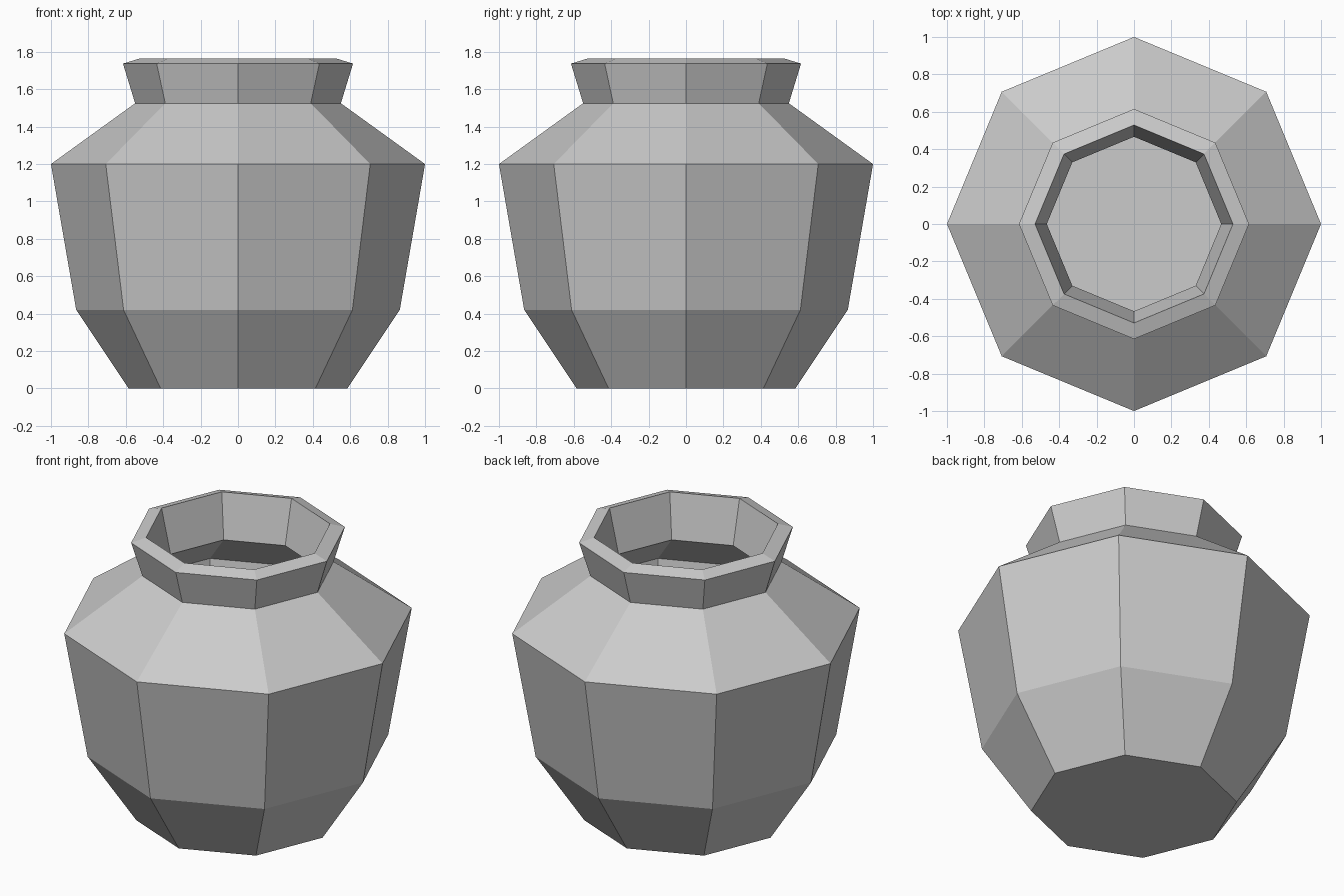
import bpy, bmesh, math

if "Cube" in bpy.data.objects:
    bpy.data.objects.remove(bpy.data.objects["Cube"])

SIDES = 8
# outer profile: (radius, height) from foot to lip
PROFILE = [(0.585, 0.0), (0.865, 0.42), (1.0, 1.2), (0.55, 1.525), (0.615, 1.737)]

bm = bmesh.new()
rings = []
for r, z in PROFILE:
    rings.append([bm.verts.new((r * math.cos(math.tau * i / SIDES),
                                r * math.sin(math.tau * i / SIDES), z))
                  for i in range(SIDES)])

# outer wall
for low, high in zip(rings, rings[1:]):
    for i in range(SIDES):
        j = (i + 1) % SIDES
        bm.faces.new((low[i], low[j], high[j], high[i]))

# closed base
bm.faces.new(rings[0][::-1])
bm.normal_update()

mesh = bpy.data.meshes.new("pot")
bm.to_mesh(mesh)
bm.free()
pot = bpy.data.objects.new("pot", mesh)
bpy.context.collection.objects.link(pot)

# hollow inside with a thick rim
shell = pot.modifiers.new("wall_thickness", 'SOLIDIFY')
shell.thickness = 0.09
shell.offset = -1
